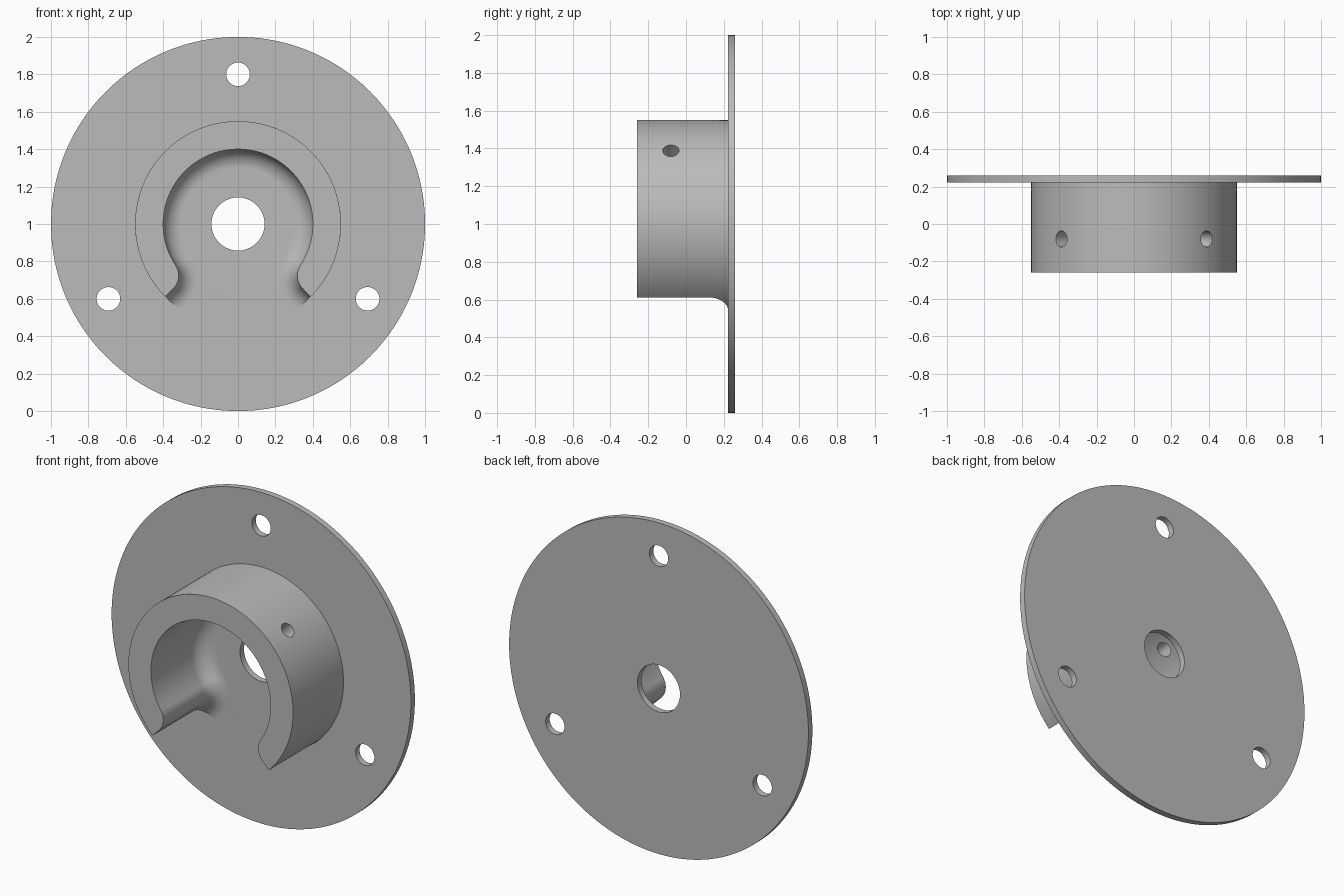
import bpy, bmesh, math
from mathutils import Vector, Matrix

if "Cube" in bpy.data.objects:
    bpy.data.objects.remove(bpy.data.objects["Cube"])

R_OUT, R_IN, R_LIP, R_FIL = 0.55, 0.40, 0.10, 0.10
Y_FRONT, Y_FACE, Y_BACK = -0.26, 0.222, 0.26
HALF = math.radians(45)                      # half angle of the opening
LIP_T = HALF + math.asin(R_LIP / (R_IN + R_LIP))

metal = bpy.data.materials.new("grey metal")
metal.diffuse_color = (0.5, 0.5, 0.5, 1)
metal.use_nodes = True
metal.node_tree.nodes["Principled BSDF"].inputs["Base Color"].default_value = metal.diffuse_color


def polar(r, t):
    """Point at angle t measured from straight down."""
    return Vector((r * math.sin(t), -r * math.cos(t)))


def make_object(name, bm):
    bmesh.ops.recalc_face_normals(bm, faces=bm.faces)
    me = bpy.data.meshes.new(name)
    bm.to_mesh(me)
    bm.free()
    me.materials.append(metal)
    ob = bpy.data.objects.new(name, me)
    bpy.context.collection.objects.link(ob)
    return ob


def cylinder(name, radius, depth, centre, axis, segments):
    bm = bmesh.new()
    turn = Vector((0, 0, 1)).rotation_difference(Vector(axis)).to_matrix().to_4x4()
    bmesh.ops.create_cone(bm, cap_ends=True, segments=segments, radius1=radius, radius2=radius,
                          depth=depth, matrix=Matrix.Translation(centre) @ turn)
    return make_object(name, bm)


def combine(ob, other, operation):
    mod = ob.modifiers.new(operation.lower(), 'BOOLEAN')
    mod.operation, mod.solver, mod.object = operation, 'EXACT', other
    bpy.context.view_layer.objects.active = ob
    bpy.ops.object.modifier_apply(modifier=mod.name)
    bpy.data.objects.remove(other)


def outline(d):
    """Open ring section, its inner wall grown inwards by d."""
    centre = polar(R_IN + R_LIP, LIP_T)
    side = []
    for i in range(17):                      # rounded lip of the opening
        a = math.radians(225) + (LIP_T + math.pi / 2 - math.radians(225)) * i / 16
        side.append(centre + (R_LIP + d) * Vector((math.cos(a), math.sin(a))))
    for i in range(1, 49):                   # inner wall up to the top
        side.append(polar(R_IN - d, LIP_T + (math.pi - LIP_T) * i / 48))
    inner = side + [Vector((-p.x, p.y)) for p in reversed(side[:-1])]
    a = HALF - math.asin(d / R_OUT)
    outer = [polar(R_OUT, -a - (2 * math.pi - 2 * a) * i / 112) for i in range(113)]
    return inner + outer


# Hub: stacked sections, with a fillet where the inner wall meets the flange
steps = [math.pi / 2 * i / 12 for i in range(13)]
layers = [(Y_FRONT, 0)] + [(Y_FACE - R_FIL + R_FIL * math.sin(s), R_FIL * (1 - math.cos(s))) for s in steps]
layers.append((Y_FACE + 0.02, R_FIL))
bm = bmesh.new()
rings = [[bm.verts.new((p.x, y, 1 + p.y)) for p in outline(d)] for y, d in layers]
for lo, hi in zip(rings, rings[1:]):
    for i in range(len(lo)):
        j = (i + 1) % len(lo)
        bm.faces.new((lo[i], lo[j], hi[j], hi[i]))
bm.faces.new(rings[0])
bm.faces.new(rings[-1])
hub = make_object("hub", bm)

# Set screw holes through the hub wall
for s in (-1, 1):
    hole = cylinder("screw_hole", 0.043, 0.4, (s * 0.34, -0.08, 1.34), (s, 0, 1), 32)
    combine(hub, hole, 'DIFFERENCE')

# Flange plate joined to the hub
flange = cylinder("mounting_flange", 1.0, Y_BACK - Y_FACE, (0, (Y_FACE + Y_BACK) / 2, 1), (0, 1, 0), 160)
combine(flange, hub, 'UNION')

# Centre hole and three mounting holes
holes = [(0.142, Vector((0, 0)))] + [(0.063, polar(0.8, math.radians(a))) for a in (60, 180, 300)]
for r, p in holes:
    combine(flange, cylinder("hole", r, 0.2, (p.x, 0.24, 1 + p.y), (0, 1, 0), 48), 'DIFFERENCE')

bpy.ops.object.select_all(action='DESELECT')
flange.select_set(True)
bpy.context.view_layer.objects.active = flange
bpy.ops.object.shade_smooth_by_angle(angle=math.radians(30))
